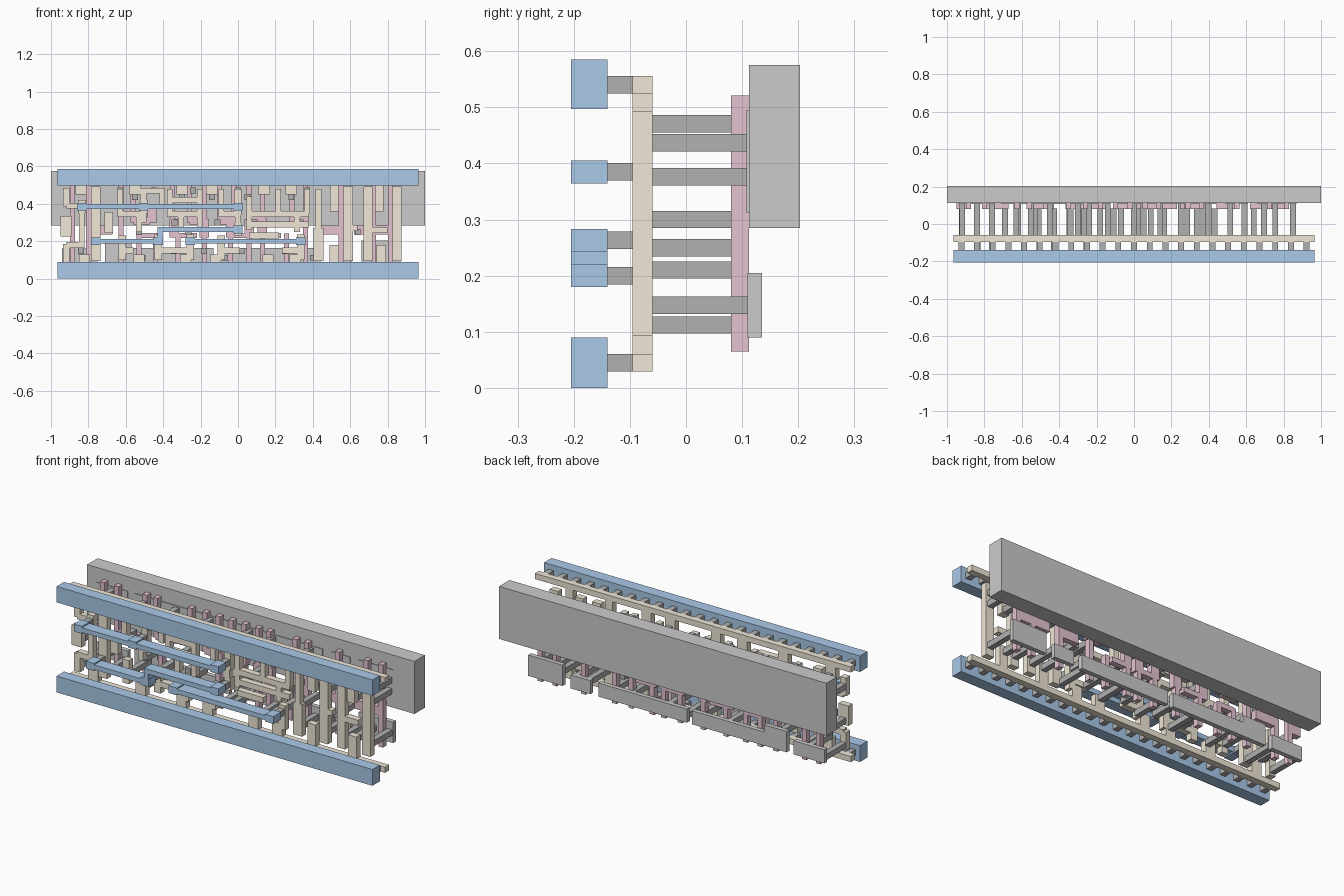
import bpy, bmesh

W = 0.031  # standard line width


def layer(name, rects, y0, y1, colour):
    """Union of x/z rectangles (x0, x1, z0, z1) extruded from y0 to y1."""
    rects = [tuple(round(v, 4) for v in r) for r in rects]
    xs = sorted({v for r in rects for v in r[:2]})
    zs = sorted({v for r in rects for v in r[2:]})
    cells = {(i, k) for a, b, c, d in rects
             for i in range(xs.index(a), xs.index(b))
             for k in range(zs.index(c), zs.index(d))}
    bm = bmesh.new()
    verts = {}

    def p(c, y):
        if (c, y) not in verts:
            verts[c, y] = bm.verts.new((xs[c[0]], y, zs[c[1]]))
        return verts[c, y]

    for i, k in cells:
        ring = [(i, k), (i + 1, k), (i + 1, k + 1), (i, k + 1)]
        bm.faces.new([p(c, y0) for c in ring])
        bm.faces.new([p(c, y1) for c in reversed(ring)])
        for n, near in enumerate([(i, k - 1), (i + 1, k), (i, k + 1), (i - 1, k)]):
            if near not in cells:
                a, b = ring[n], ring[(n + 1) % 4]
                bm.faces.new([p(b, y0), p(a, y0), p(a, y1), p(b, y1)])
    bmesh.ops.dissolve_limit(bm, angle_limit=0.01, verts=bm.verts, edges=bm.edges)
    me = bpy.data.meshes.new(name)
    bm.to_mesh(me)
    bm.free()
    bpy.context.collection.objects.link(bpy.data.objects.new(name, me))
    m = bpy.data.materials.get(colour[0]) or bpy.data.materials.new(colour[0])
    m.diffuse_color = (*colour[1], 1)
    me.materials.append(m)


def V(x, z0, z1, w=W):
    return (x - w / 2, x + w / 2, z0, z1)


def H(x0, x1, z, w=W):
    return (min(x0, x1), max(x0, x1), z - w / 2, z + w / 2)


def S(x, z, w=W, h=W):
    return (x - w / 2, x + w / 2, z - h / 2, z + h / 2)


BLUE = "blue", (0.40, 0.59, 0.82)
TAN = "tan", (0.87, 0.80, 0.68)
PINK = "pink", (0.78, 0.55, 0.64)
DARK = "dark", (0.44, 0.44, 0.44)
MID = "mid", (0.58, 0.58, 0.58)
LIGHT = "light", (0.69, 0.69, 0.69)

# back slab and the five active strips, lower and upper row
layer("back_slab", [(-1, 1, 0.285, 0.575)], 0.112, 0.203, MID)
strips = [(-0.94, -0.75), (-0.71, -0.13), (-0.1, 0.44), (0.49, 0.61), (0.66, 0.87)]
tops = [0.165, 0.165, 0.165, 0.165, 0.205]
layer("lower_strips", [(a, b, 0.09, t) for (a, b), t in zip(strips, tops)]
      + [(-0.71, -0.57, 0.09, 0.205)], 0.11, 0.135, LIGHT)
layer("upper_strips", [(a, b, 0.55 - 1.16 * t, 0.495) for (a, b), t in zip(strips, tops)],
      0.108, 0.135, LIGHT)

# blue rails
M1 = (-0.205, -0.14)
layer("bottom_rail", [(-0.965, 0.965, 0, 0.09)], *M1, BLUE)
layer("top_rail", [(-0.965, 0.965, 0.497, 0.585)], *M1, BLUE)

# blue signal wires, pads at their pins
wires = {"upper_wire": [(-0.835, 0.385), (-0.505, 0.385), (0, 0.385)],
         "stepped_wire": [(-0.76, 0.2), (-0.427, 0.2), (0, 0.263)],
         "lower_wire": [(-0.255, 0.2), (0.335, 0.2)]}
for name, pts in wires.items():
    r = [S(x, z, 0.05, 0.041) for x, z in pts]
    for (a, z), (b, z1) in zip(pts, pts[1:]):
        r.append(H(a, b, z1, 0.026))
        if z1 != z:
            r.append(V(a + 0.009, z, z1 + 0.013, 0.026))
    layer(name, r, *M1, BLUE)
wire_pins = [q for pts in wires.values() for q in pts]

# short pins, evenly along both rails and under each wire pad
layer("front_pins", [S(-0.923 + 0.0839 * i, z) for i in range(23) for z in (0.045, 0.54)]
      + [S(*q) for q in wire_pins], -0.14, -0.095, DARK)

# tan rails with stubs
L1 = (-0.095, -0.06)
stubs = [-0.84, -0.55, -0.3, -0.14, 0.14, 0.285]
layer("tan_top_rail", [H(-0.965, 0.965, 0.54)] + [V(x, 0.45, 0.54, 0.06) for x in stubs]
      + [V(x, 0.36, 0.54, 0.045) for x in (0.515, 0.755)], *L1, TAN)
layer("tan_bottom_rail", [H(-0.965, 0.965, 0.045)]
      + [V(x + 0.02, 0.045, 0.13, 0.06) for x in stubs]
      + [V(x, 0.045, 0.18, 0.05) for x in (0.515, 0.765)], *L1, TAN)

# tan routing: full-height bars, hooks above and below, linking tracks
tan = [V(x, 0.093, 0.493, 0.05) for x in (-0.76, 0.59, 0.695, 0.85)]
tan += [S(x, z, 0.04, 0.07) for x, z in wire_pins]
tan += [S(-0.92, 0.28, 0.06, 0.11), S(-0.69, 0.3, 0.045, 0.11), H(0.695, 0.8, 0.26), H(0.59, 0.64, 0.27)]
for s in (-1, 1):  # left-hand pair of hooks
    tan += [V(-0.918, *sorted((0.285 + s * 0.2, 0.285 + s * 0.1)), 0.036),
            H(-0.918, -0.82, 0.285 + s * 0.105)]
tan.append(V(-0.835, 0.18, 0.4))
for x, d in [(-0.63, 0.1), (-0.365, 0.16), (-0.205, -0.1), (-0.09, 0.09), (0.215, 0.1)]:
    tan += [V(x, 0.33, 0.48), H(x, x + d, 0.345), V(x + d, 0.25, 0.36)]      # upper hooks
for x, d in [(-0.62, 0.06), (-0.427, 0.1), (-0.255, -0.07), (-0.09, 0.1), (0.335, -0.1)]:
    tan += [V(x, 0.1, 0.23, 0.04), H(x, x + d, 0.15)]                          # lower hooks
tan += [H(-0.52, -0.39, 0.47), V(-0.505, 0.3, 0.48), V(-0.405, 0.38, 0.48), H(-0.365, -0.19, 0.42),
        V(0, 0.34, 0.48, 0.04), V(0.06, 0.26, 0.44)]
tan += [H(0.06, 0.38, z) for z in (0.29, 0.345)] + [H(0.06, 0.22, 0.23), V(0.37, 0.345, 0.48)]
tan += [V(0.43, 0.093, 0.27, 0.055), V(0.43, 0.26, 0.48)]
layer("tan_routing", tan, *L1, TAN)

# pink gate fingers: through-fingers, split fingers, landing pads
G = 0.027
through = [-0.885, -0.8, -0.625, 0.36, 0.55, 0.725, 0.815]
upper = [-0.56, -0.35, -0.26, -0.18, -0.1, -0.02, 0.06, 0.13, 0.29]
lower = [-0.53, -0.44, -0.32, -0.18, -0.04, 0.06, 0.13, 0.26]
pink = [V(x, 0.065, 0.521, G) for x in through]
pink += [V(x, 0.3, 0.521, G) for x in upper] + [V(x, 0.065, 0.24, G) for x in lower]
pink += [H(a, b, 0.26, 0.05) for a, b in [(-0.95, -0.88), (-0.8, -0.67), (0.44, 0.56), (0.62, 0.82)]]
pink += [H(x, x + 0.09, 0.31, 0.04) for x in upper[::2]]
pink += [H(x, x + 0.1, 0.23, G) for x in lower[::2]] + [V(-0.46, 0.3, 0.4, 0.05)]
pink += [V(x, 0.22, 0.32, 0.05) for x in (-0.34, -0.18, -0.04, 0.06, 0.13)]
layer("pink_gates", pink, 0.08, 0.112, PINK)

# long contacts from the tan layer to the gates
layer("gate_contacts", [S(x, 0.25 + 0.05 * (i % 2)) for i, x in enumerate(
    [-0.92, -0.69, -0.53, -0.34, -0.265, -0.11, 0, 0.09, 0.43, 0.335, 0.64])]
    + [S(x, 0.21) for x in (-0.427, -0.255, 0.335)], -0.06, 0.082, DARK)

# long contacts to the strips, one between neighbouring gates
low = [-0.918, -0.84, -0.76, -0.62, -0.51, -0.345, -0.28, -0.18, -0.07, 0.02, 0.16, 0.25, 0.4]
high = [-0.918, -0.84, -0.76, -0.63, -0.55, -0.45, -0.3, -0.24, -0.14, 0, 0.05, 0.14, 0.285, 0.37]
right = [0.515, 0.59, 0.695, 0.755, 0.85]
long = [S(x, (0.112, 0.147)[i % 2]) for i, x in enumerate(low)]
long += [S(x, (0.437, 0.471)[i % 2]) for i, x in enumerate(high)]
long += [S(x, z) for x in right for z in (0.147, 0.376, 0.437)]
layer("strip_contacts", long, -0.06, 0.111, DARK)
